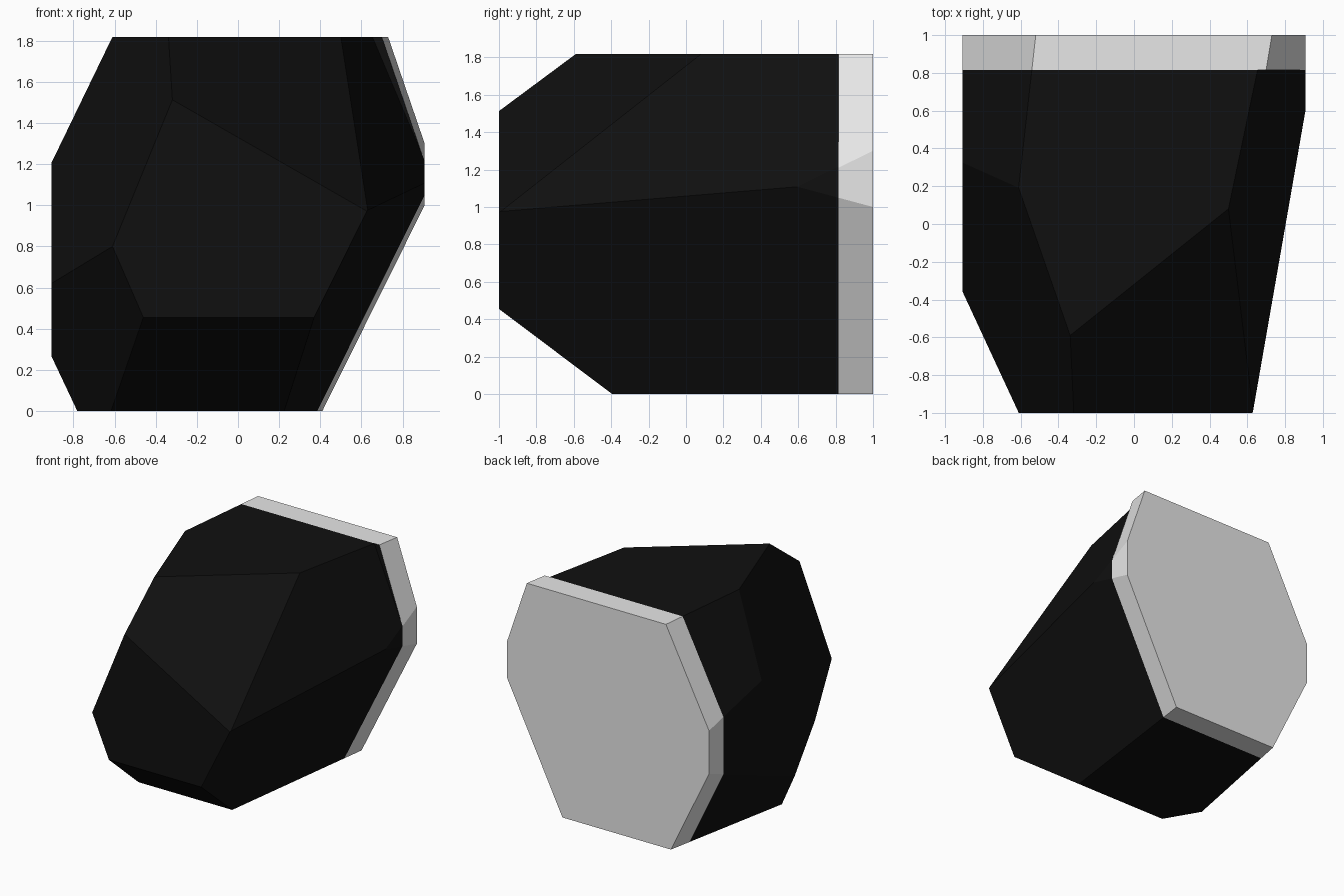
import bpy, bmesh
from mathutils import Vector

if "Cube" in bpy.data.objects:
    bpy.data.objects.remove(bpy.data.objects["Cube"])

X, H, SPLIT = 0.907, 1.817, 0.815      # half width, height, depth where colours meet
INSIDE = Vector((0, 0.1, 0.9))


def material(name, v):
    m = bpy.data.materials.new(name)
    m.diffuse_color = (v, v, v, 1)
    m.use_nodes = True
    m.node_tree.nodes["Principled BSDF"].inputs["Base Color"].default_value = m.diffuse_color
    return m


black = material("black", 0.005)
grey = material("grey", 0.8)


def faceted_block(name, y0, y1, planes, mats):
    """Box between y0 and y1, trimmed by planes given as three points each."""
    bm = bmesh.new()
    bmesh.ops.create_cube(bm, size=1)
    for v in bm.verts:
        v.co = (v.co.x * 2 * X, y0 + (v.co.y + 0.5) * (y1 - y0), (v.co.z + 0.5) * H)
    for pts in planes:
        a, b, c = (Vector(p) for p in pts)
        n = (b - a).cross(c - a).normalized()
        if n.dot(INSIDE - a) > 0:
            n = -n
        res = bmesh.ops.bisect_plane(bm, geom=bm.verts[:] + bm.edges[:] + bm.faces[:],
                                     dist=1e-5, plane_co=a, plane_no=n, clear_outer=True)
        rim = [e for e in res["geom_cut"] if isinstance(e, bmesh.types.BMEdge)]
        if len(rim) > 2:
            bmesh.ops.contextual_create(bm, geom=rim)
    bmesh.ops.recalc_face_normals(bm, faces=bm.faces[:])
    bm.normal_update()
    # the body is open where the slab's black front closes it
    if mats[0] is black:
        back = [f for f in bm.faces if f.normal.y > 0.95]
        bmesh.ops.delete(bm, geom=back, context='FACES')
    else:
        for f in bm.faces:
            f.material_index = 1 if f.normal.y < -0.95 else 0
    me = bpy.data.meshes.new(name)
    bm.to_mesh(me)
    bm.free()
    for m in mats:
        me.materials.append(m)
    ob = bpy.data.objects.new(name, me)
    bpy.context.collection.objects.link(ob)
    return ob


# facets running along the depth, shared by both parts
side_facets = [
    [(0.41, 1, 0), (0.907, 1, 1.0), (0.37, -1, 0.455)],           # lower right
    [(-0.52, 1, H), (-0.907, 1, 1.056), (-0.61, 0.2, H)],         # upper left
    [(-0.565, 1, 0), (-0.907, 1, 0.706), (-0.78, -0.11, 0)],      # lower left
]
# facets of the front end
front_facets = [
    [(0.5, 0.08, H), (0.655, 0.82, H), (0.635, -0.95, 0.985)],    # upper right
    [(-0.35, -0.6, H), (0.5, 0.08, H), (0.62, -1, 0.975)],        # upper front
    [(-0.61, -1, 0.8), (-0.907, -0.36, 0.62), (-0.907, 0.33, 1.21)],   # upper left front
    [(-0.61, -1, 0.8), (-0.907, -0.36, 0.62), (-0.46, -1, 0.455)],     # lower left front
    [(-0.46, -1, 0.455), (0.37, -1, 0.455), (0, -0.395, 0)],      # lower front
]
slab_facets = [[(0.73, 1, H), (0.70, 0.82, H), (0.907, 1, 1.30)]]  # upper right

faceted_block("stone_body", -1, SPLIT, side_facets + front_facets, [black])
faceted_block("back_slab", SPLIT, 1, side_facets + slab_facets, [grey, black])
